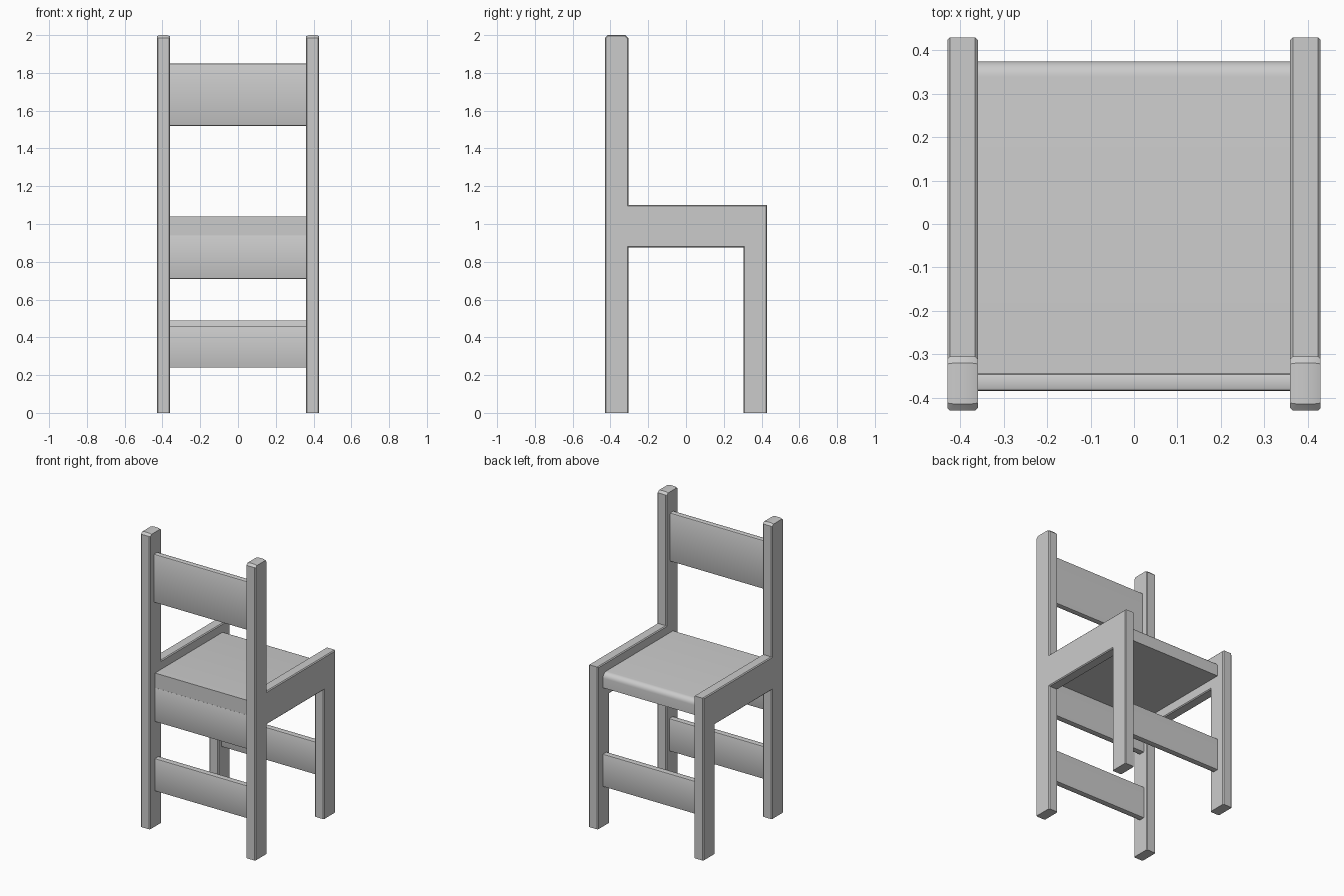
import bpy, bmesh, math

if "Cube" in bpy.data.objects:
    bpy.data.objects.remove(bpy.data.objects["Cube"])


def finish(name, bm):
    bmesh.ops.recalc_face_normals(bm, faces=bm.faces)
    mesh = bpy.data.meshes.new(name)
    bm.to_mesh(mesh)
    bm.free()
    obj = bpy.data.objects.new(name, mesh)
    bpy.context.collection.objects.link(obj)
    bpy.ops.object.select_all(action='DESELECT')
    obj.select_set(True)
    bpy.context.view_layer.objects.active = obj
    bpy.ops.object.shade_smooth_by_angle(angle=math.radians(30))
    return obj


def extrude_profile(points, x0, x1):
    """Solid from a closed (y, z) profile swept along x."""
    bm = bmesh.new()
    face = bm.faces.new([bm.verts.new((x0, y, z)) for y, z in points])
    ext = bmesh.ops.extrude_face_region(bm, geom=[face])
    moved = [g for g in ext["geom"] if isinstance(g, bmesh.types.BMVert)]
    bmesh.ops.translate(bm, verts=moved, vec=(x1 - x0, 0, 0))
    bmesh.ops.recalc_face_normals(bm, faces=bm.faces)
    return bm


def bevel(bm, edges, width, segments=1):
    bmesh.ops.bevel(bm, geom=edges, offset=width, segments=segments,
                    profile=0.5, affect='EDGES')


# Side frames: tall post, side rail and short leg in one piece
FRAME = [(-0.43, 0), (-0.305, 0), (-0.305, 0.875), (0.305, 0.875),
         (0.305, 0), (0.43, 0), (0.43, 1.10), (-0.305, 1.10),
         (-0.305, 1.985), (-0.32, 2.0), (-0.415, 2.0), (-0.43, 1.985)]
for side, label in ((-1, "left"), (1, "right")):
    bm = extrude_profile(FRAME, side * 0.36, side * 0.43)
    rim = [e for e in bm.edges
           if abs(e.verts[0].co.x - e.verts[1].co.x) < 1e-5
           and max(v.co.z for v in e.verts) > 0.01]
    bevel(bm, rim, 0.006)
    # narrow the post tip
    for v in bm.verts:
        if v.co.z > 1.997:
            v.co.x = side * 0.395 + (v.co.x - side * 0.395) * 0.62
    finish(label + "_side_frame", bm)

# Seat board with a rounded front edge
bm = extrude_profile([(-0.375, 0.94), (0.375, 0.94), (0.375, 1.04), (-0.375, 1.04)],
                     -0.365, 0.365)
nose = [e for e in bm.edges if all(v.co.y > 0.37 and v.co.z > 1.0 for v in e.verts)]
bevel(bm, nose, 0.035, 6)
finish("seat", bm)

# Cross boards: name, y range, z range, edge bevel
BOARDS = [("backrest", -0.385, -0.345, 1.52, 1.85, 0.008),
          ("seat_rear_rail", -0.375, -0.335, 0.71, 0.94, 0.003),
          ("rear_stretcher", -0.375, -0.335, 0.24, 0.46, 0.003),
          ("front_stretcher", 0.335, 0.375, 0.27, 0.49, 0.003)]
for name, y0, y1, z0, z1, width in BOARDS:
    bm = extrude_profile([(y0, z0), (y1, z0), (y1, z1), (y0, z1)], -0.365, 0.365)
    long_edges = [e for e in bm.edges if e.calc_length() > 0.7]
    bevel(bm, long_edges, width, 2)
    finish(name, bm)
